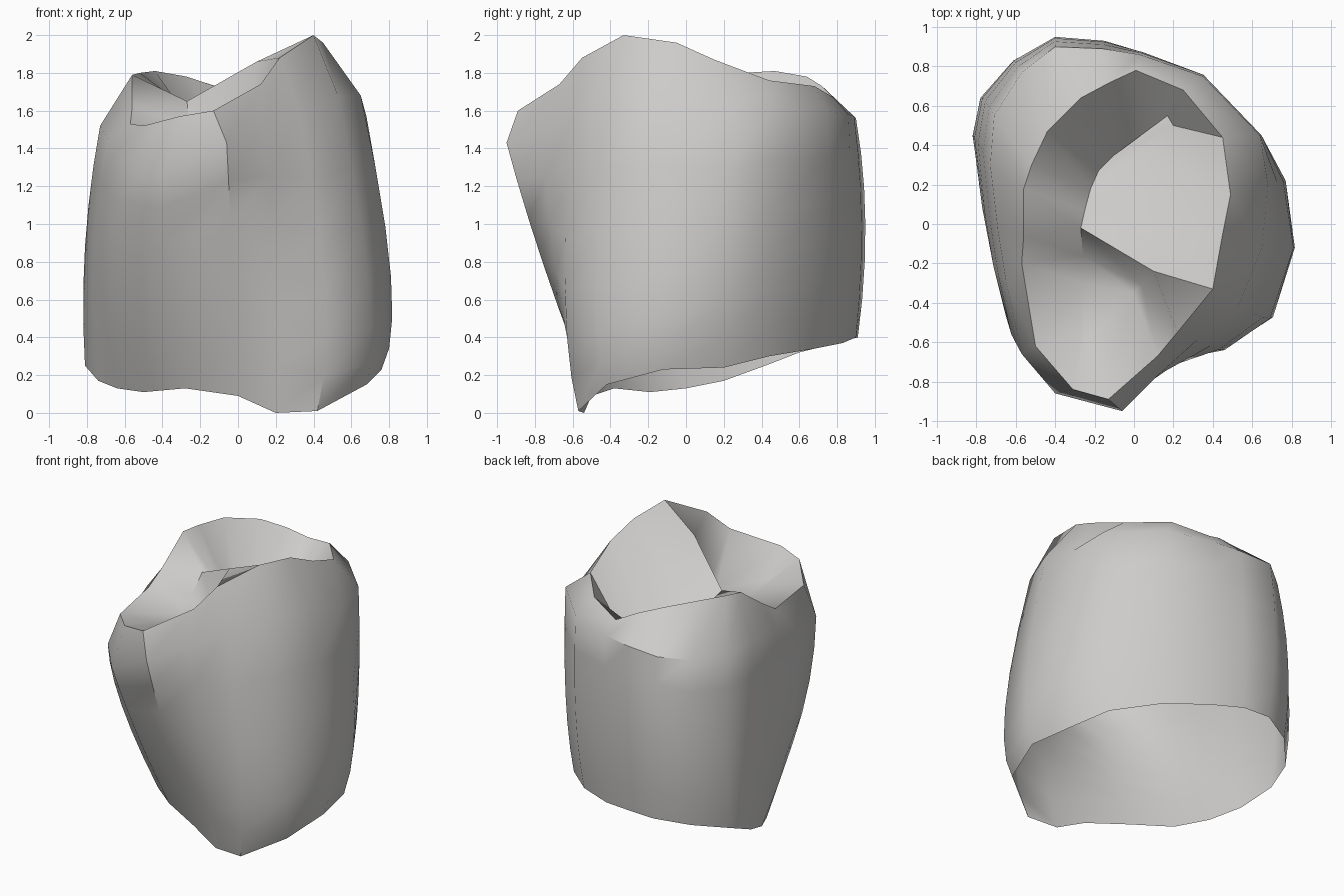
import bpy
import bmesh
from math import radians
from mathutils import Vector

# Remove the default object only
default = bpy.data.objects.get("Cube")
if default:
    bpy.data.objects.remove(default, do_unlink=True)

# Each ring runs counterclockwise from the front; column i of every ring lines up
# Open neck edge at the bottom of the crown
neck = [
    (0, -.5, .09), (.2, -.54, 0), (.42, -.57, .01), (.68, -.42, .15),
    (.76, -.12, .23), (.7, .2, .24), (.58, .44, .3), (.33, .68, .34),
    (.05, .83, .37), (-.18, .9, .4), (-.38, .91, .4), (-.6, .8, .37),
    (-.78, .6, .32), (-.81, .42, .25), (-.74, .2, .17), (-.64, 0, .13),
    (-.5, -.19, .11), (-.28, -.38, .13),
]

# Widest part of the walls
belly = [
    (-.03, -.76, .8), (.2, -.69, .75), (.46, -.64, .65), (.69, -.48, .68),
    (.81, -.12, .72), (.77, .22, .8), (.64, .45, .85), (.35, .75, .9),
    (.05, .87, .95), (-.15, .93, 1), (-.4, .95, 1), (-.61, .83, .92),
    (-.77, .64, .9), (-.81, .44, .88), (-.77, .08, .8), (-.72, -.17, .76),
    (-.65, -.39, .74), (-.37, -.63, .72),
]

# Shoulder where the walls turn in toward the cusps
shoulder = [
    (-.06, -.95, 1.43), (.13, -.76, 1.5), (.32, -.59, 1.6), (.53, -.42, 1.68),
    (.65, -.12, 1.68), (.68, .2, 1.57), (.64, .45, 1.61), (.35, .75, 1.6),
    (.03, .86, 1.58), (-.16, .89, 1.57), (-.4, .9, 1.56), (-.57, .77, 1.53),
    (-.71, .55, 1.52), (-.73, .3, 1.52), (-.69, -.04, 1.45), (-.65, -.29, 1.38),
    (-.57, -.66, 1.3), (-.4, -.86, 1.26),
]

# Cusp crest around the chewing surface
crest = [
    (-.13, -.89, 1.6), (.12, -.67, 1.74), (.22, -.55, 1.88), (.4, -.33, 2),
    (.45, -.05, 1.96), (.49, .15, 1.87), (.45, .44, 1.76), (.25, .68, 1.73),
    (.01, .78, 1.67), (-.12, .72, 1.73), (-.27, .64, 1.78), (-.44, .47, 1.81),
    (-.52, .3, 1.8), (-.56, .18, 1.79), (-.56, -.06, 1.62), (-.57, -.2, 1.53),
    (-.5, -.62, 1.52), (-.31, -.84, 1.57),
]

# Floor of the front and back hollows, with a ridge between them
hollow = [
    (-.24, -.6, 1.5), (0, -.35, 1.46), (.04, -.31, 1.5), (.1, -.24, 1.86),
    (-.06, .1, 1.6), (0, .34, 1.44), (.2, .5, 1.5), (.17, .55, 1.5),
    (.02, .43, 1.42), (-.04, .39, 1.4), (-.1, .35, 1.4), (-.18, .27, 1.42),
    (-.22, .18, 1.5), (-.25, .07, 1.6), (-.27, -.02, 1.65), (-.26, -.16, 1.53),
    (-.26, -.3, 1.46), (-.27, -.55, 1.5),
]


def wall_ring(t):
    """Ring on a smooth curve from neck through belly to shoulder."""
    a, b, c = (1 - t) * (1 - 2 * t), 4 * t * (1 - t), t * (2 * t - 1)
    return [a * Vector(low) + b * Vector(mid) + c * Vector(high)
            for low, mid, high in zip(neck, belly, shoulder)]


def add_ring(bm, points):
    return [bm.verts.new(p) for p in points]


def bridge(bm, lower, upper):
    count = len(lower)
    for i in range(count):
        j = (i + 1) % count
        bm.faces.new((lower[i], lower[j], upper[j], upper[i]))


# Loft the walls, the crest and the inner slopes
bm = bmesh.new()
steps = 6
profile = [wall_ring(k / steps) for k in range(steps + 1)] + [crest, hollow]
rings = [add_ring(bm, points) for points in profile]
for lower, upper in zip(rings, rings[1:]):
    bridge(bm, lower, upper)

# Close the hollow floor with a strip running front to back
floor = rings[-1]
half = len(floor) // 2
for i in range(half - 1):
    bm.faces.new((floor[i], floor[i + 1], floor[-i - 2], floor[-i - 1]))

mesh = bpy.data.meshes.new("tooth_crown")
bm.to_mesh(mesh)
bm.free()
crown = bpy.data.objects.new("tooth_crown", mesh)
bpy.context.collection.objects.link(crown)

# Plain pale grey enamel
enamel = bpy.data.materials.new("pale_grey_enamel")
enamel.use_nodes = True
colour = (.61, .6, .59, 1)
enamel.diffuse_color = colour
enamel.node_tree.nodes["Principled BSDF"].inputs["Base Color"].default_value = colour
mesh.materials.append(enamel)

# Smooth walls with crisp crest edges
bpy.ops.object.select_all(action='DESELECT')
crown.select_set(True)
bpy.context.view_layer.objects.active = crown
bpy.ops.object.shade_smooth_by_angle(angle=radians(40))
